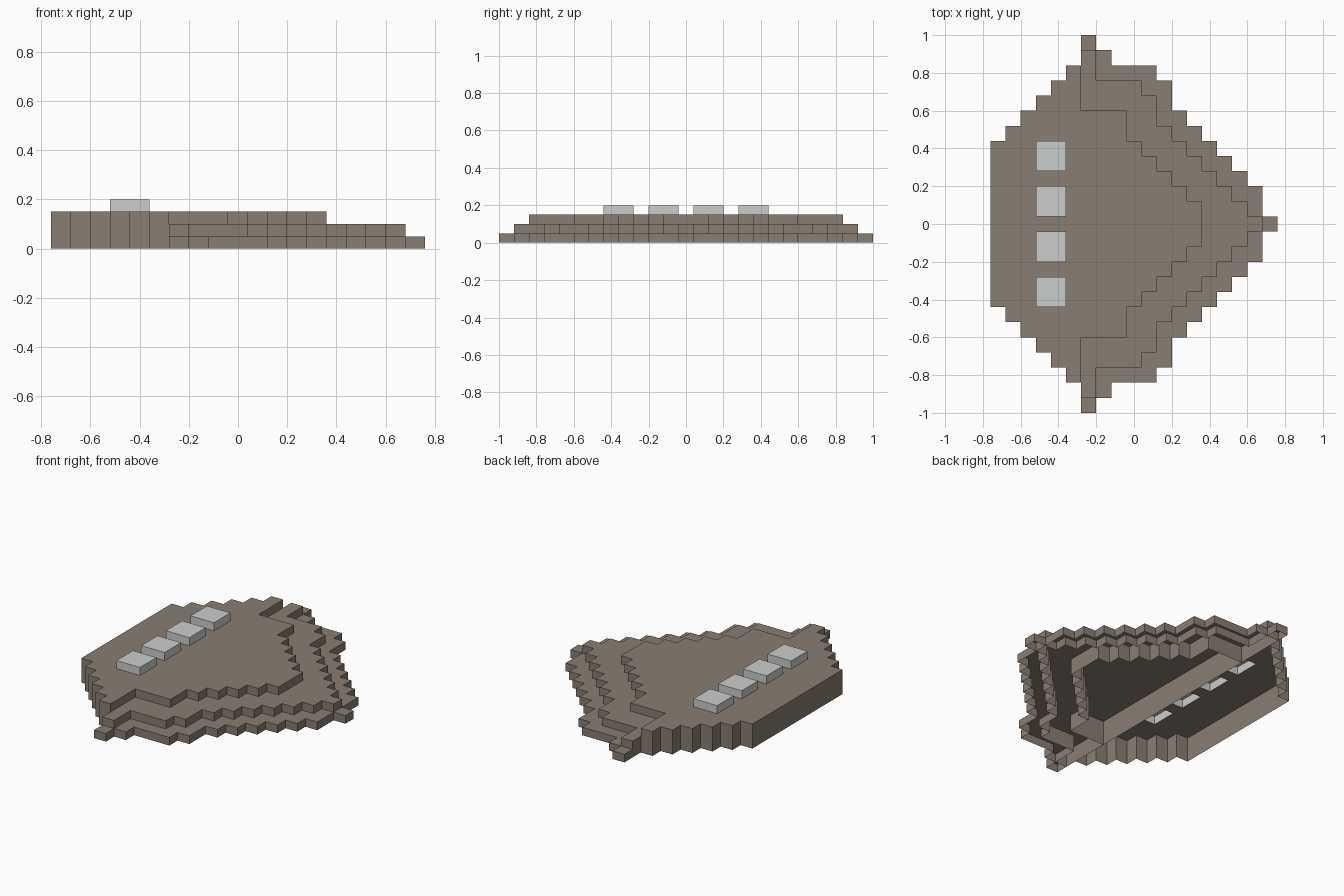
import bpy
import bmesh
import math

CELL = 0.08          # plan grid size
BACK_EDGE = -0.76    # x of the flat rear edge
STEP = 0.05          # height of one terrace

default_cube = bpy.data.objects.get("Cube")
if default_cube:
    bpy.data.objects.remove(default_cube, do_unlink=True)


def make_material(name, colour):
    material = bpy.data.materials.new(name)
    material.use_nodes = True
    material.diffuse_color = colour
    material.node_tree.nodes["Principled BSDF"].inputs["Base Color"].default_value = colour
    return material


stone = make_material("warm grey brown", (0.25, 0.205, 0.17, 1))
pale = make_material("pale grey", (0.6, 0.61, 0.61, 1))


def mirrored_cells(first_column, half_widths):
    """Plan cells of a stepped outline, symmetric about y = 0."""
    return {(first_column + i, row)
            for i, half in enumerate(half_widths)
            for row in range(-half, half + 1)}


claimed = set()      # cells already taken by a taller part


def build_shell(name, cells, base, top, material):
    """Open-bottomed shell: a cap over the free cells and walls along their outline."""
    own = cells - claimed
    bm = bmesh.new()

    def corner(i, j, z):
        return bm.verts.new((BACK_EDGE + i * CELL, (j - 0.5) * CELL, z))

    for i, j in sorted(own):
        ring = [(i, j), (i + 1, j), (i + 1, j + 1), (i, j + 1)]
        bm.faces.new([corner(a, b, top) for a, b in ring])
        neighbours = [(i, j - 1), (i + 1, j), (i, j + 1), (i - 1, j)]
        for side, neighbour in enumerate(neighbours):
            if neighbour in own or neighbour in claimed:
                continue
            p, q = ring[side], ring[(side + 1) % len(ring)]
            bm.faces.new([corner(*p, base), corner(*q, base),
                          corner(*q, top), corner(*p, top)])

    # Merge the cells into large flat faces
    bmesh.ops.remove_doubles(bm, verts=bm.verts, dist=0.001)
    bmesh.ops.dissolve_limit(bm, angle_limit=math.radians(1),
                             verts=bm.verts, edges=bm.edges)
    mesh = bpy.data.meshes.new(name)
    bm.to_mesh(mesh)
    bm.free()
    mesh.materials.append(material)
    part = bpy.data.objects.new(name, mesh)
    bpy.context.collection.objects.link(part)
    claimed.update(own)


# Four raised pads in a row near the rear edge
for number, row in enumerate((-5, -2, 1, 4), start=1):
    pad = {(column, r) for column in (3, 4) for r in (row, row + 1)}
    build_shell(f"roof_pad_{number}", pad, 3 * STEP, 4 * STEP, pale)

# Full-height rear block
build_shell("rear_block", mirrored_cells(0, range(5, 11)), 0, 3 * STEP, stone)

# Front terraces, tallest first
build_shell("upper_terrace", mirrored_cells(6, [7, 7, 7, 5, 4, 3, 2, 1]),
            0, 3 * STEP, stone)
build_shell("middle_terrace", mirrored_cells(6, [11, 9, 9, 9, 8, 6, 5, 4, 3, 2, 1, 0]),
            0, 2 * STEP, stone)
build_shell("lower_terrace", mirrored_cells(6, [12, 11, 10, 10, 10, 9, 7, 6, 5, 4, 3, 2, 0]),
            0, STEP, stone)
